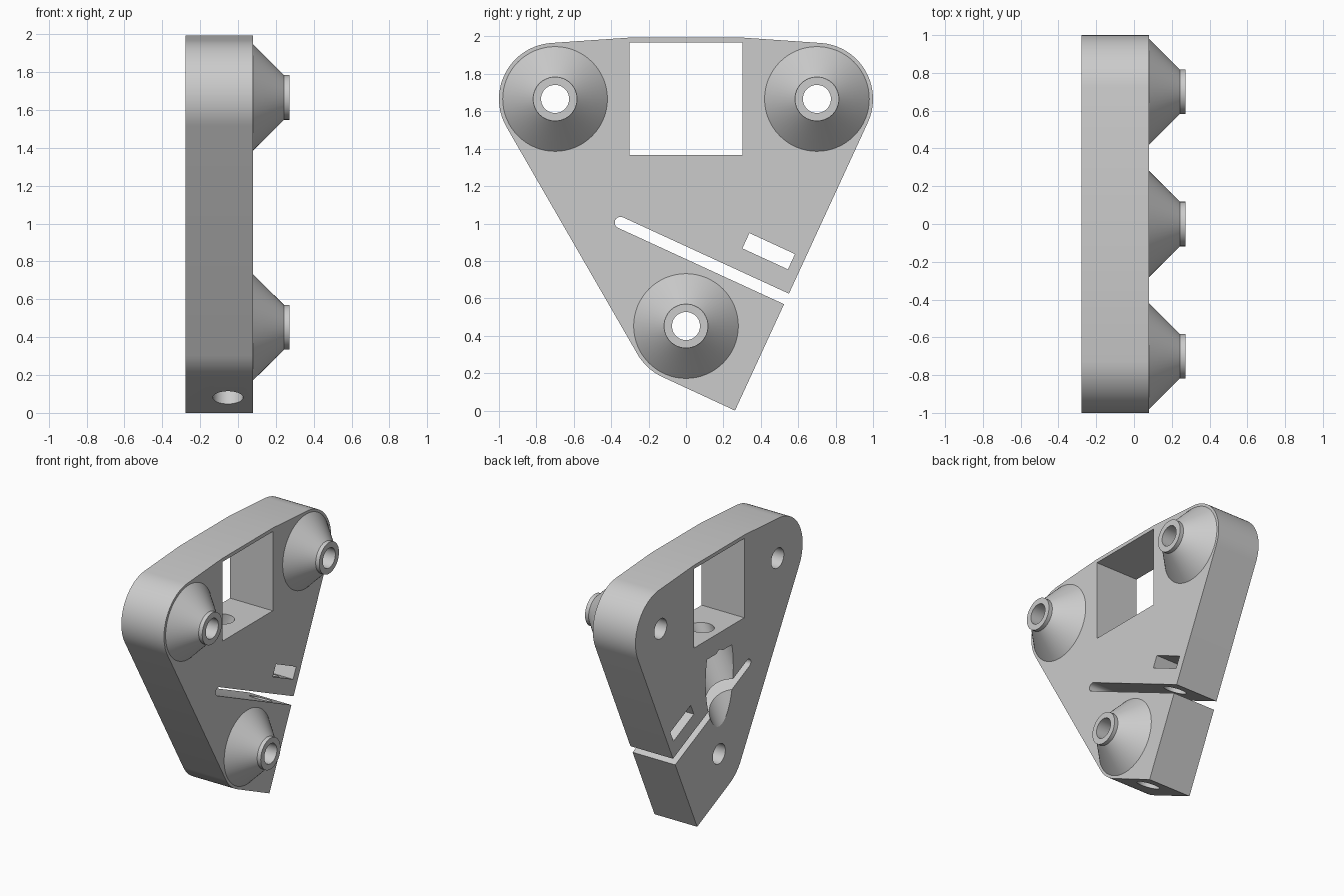
import bpy, bmesh, math
from mathutils import Vector, Matrix

if "Cube" in bpy.data.objects:
    bpy.data.objects.remove(bpy.data.objects["Cube"])

BACK, FACE = -0.277, 0.08            # plate thickness along x
PIVOTS = [(-0.7, 1.666), (0.7, 1.666), (0.0, 0.452)]
R = 0.3                              # corner radius
TILT = math.radians(24.7)            # lean of the clamp features
ALONG = Vector((math.cos(TILT), -math.sin(TILT)))   # slot direction (y, z)
UP = Vector((math.sin(TILT), math.cos(TILT)))       # clamp screw direction (y, z)

grey = bpy.data.materials.new("light grey")
grey.diffuse_color = (0.6, 0.6, 0.6, 1)
grey.use_nodes = True
grey.node_tree.nodes["Principled BSDF"].inputs["Base Color"].default_value = grey.diffuse_color


def make(name, bm):
    bmesh.ops.recalc_face_normals(bm, faces=bm.faces)
    me = bpy.data.meshes.new(name)
    bm.to_mesh(me)
    bm.free()
    ob = bpy.data.objects.new(name, me)
    bpy.context.collection.objects.link(ob)
    me.materials.append(grey)
    return ob


def prism(name, pts, x0, x1):
    """Extrude a (y, z) outline along x."""
    bm = bmesh.new()
    f = bm.faces.new([bm.verts.new((x0, p[0], p[1])) for p in pts])
    top = bmesh.ops.extrude_face_region(bm, geom=[f])["geom"]
    bmesh.ops.translate(bm, vec=(x1 - x0, 0, 0),
                        verts=[v for v in top if isinstance(v, bmesh.types.BMVert)])
    return make(name, bm)


def rod(name, a, b, r, seg=48):
    """Cylinder between two points."""
    a, b = Vector(a), Vector(b)
    d = b - a
    m = Matrix.Translation((a + b) / 2) @ d.to_track_quat('Z', 'Y').to_matrix().to_4x4()
    bm = bmesh.new()
    bmesh.ops.create_cone(bm, cap_ends=True, segments=seg, radius1=r, radius2=r,
                          depth=d.length, matrix=m)
    return make(name, bm)


def lathe(name, profile, y, z, seg=64):
    """Closed solid turned about an x-parallel axis from (x, radius) pairs."""
    bm = bmesh.new()
    rings = [[bm.verts.new((x, y + r * math.cos(2 * math.pi * i / seg),
                            z + r * math.sin(2 * math.pi * i / seg)))
              for i in range(seg)] for x, r in profile]
    for a, b in zip(rings, rings[1:]):
        for i in range(seg):
            j = (i + 1) % seg
            bm.faces.new((a[i], a[j], b[j], b[i]))
    bm.faces.new(rings[0])
    bm.faces.new(rings[-1])
    return make(name, bm)


def arc(c, r, a0, a1, n=20):
    return [(c[0] + r * math.cos(math.radians(a0 + (a1 - a0) * i / n)),
             c[1] + r * math.sin(math.radians(a0 + (a1 - a0) * i / n))) for i in range(n + 1)]


# Plate outline, anticlockwise: right corner, top, left corner, bottom corner, clamp tip
t = math.degrees(TILT)
outline = (arc(PIVOTS[1], R, -t, 85) + [(0.302, 1.994), (-0.302, 1.994)]
           + arc(PIVOTS[0], R, 95, 210) + arc(PIVOTS[2], R, 210, 270 - t, 10)
           + [(0.262, 0.0)])
plate = prism("bracket_plate", outline, BACK, FACE)

# Conical bosses with a short collar
bosses = [lathe("boss", [(FACE - 0.05, 0.28), (FACE, 0.28), (0.243, 0.118), (0.273, 0.118)], y, z)
          for y, z in PIVOTS]

# Pivot bores
cutters = [rod("bore_cutter", (-0.5, y, z), (0.5, y, z), 0.075) for y, z in PIVOTS]

# Square window
cutters.append(prism("window_cutter", [(-0.302, 1.367), (0.302, 1.367), (0.302, 1.967),
                                       (-0.302, 1.967)], -0.5, 0.5))

# Clamp slot with rounded inner end
s = Vector((-0.35, 1.005))
far = s + ALONG * 1.3
slot = arc(s, 0.031, 90 - t, 270 - t, 12) + [far - UP * 0.031, far + UP * 0.031]
cutters.append(prism("slot_cutter", slot, -0.5, 0.5))

# Nut pocket
n = Vector((0.442, 0.852))
cutters.append(prism("nut_pocket_cutter", [n + ALONG * 0.134 * i + UP * 0.045 * j for i, j in
                                           ((-1, -1), (1, -1), (1, 1), (-1, 1))], -0.5, 0.5))

# Clamp screw hole from the bottom edge up to the nut pocket
e = n - UP * 1.1
cutters.append(rod("clamp_screw_cutter", (-0.053, e.x, e.y), (-0.053, n.x, n.y), 0.08))

# Slanted hole from the window floor with a wide counterbore opening at the back
lean = math.radians(25)
axis = Vector((math.sin(lean), 0, math.cos(lean)))
o = Vector((BACK, -0.005, 1.05))
cutters.append(rod("counterbore_cutter", o - axis * 0.9, o + axis * 0.154, 0.165, 64))
cutters.append(rod("slanted_hole_cutter", o, o + axis * 0.45, 0.08))

# Apply all unions and cuts
for group, op in ((bosses, 'UNION'), (cutters, 'DIFFERENCE')):
    for ob in group:
        ob.hide_render = True
        mod = plate.modifiers.new(ob.name, 'BOOLEAN')
        mod.operation, mod.object, mod.solver = op, ob, 'EXACT'
bpy.context.view_layer.update()
dg = bpy.context.evaluated_depsgraph_get()
final = bpy.data.meshes.new_from_object(plate.evaluated_get(dg))
plate.modifiers.clear()
plate.data = final
final.materials.clear()
final.materials.append(grey)
for ob in bosses + cutters:
    bpy.data.objects.remove(ob)

bpy.context.view_layer.objects.active = plate
plate.select_set(True)
bpy.ops.object.shade_smooth_by_angle(angle=math.radians(20))
